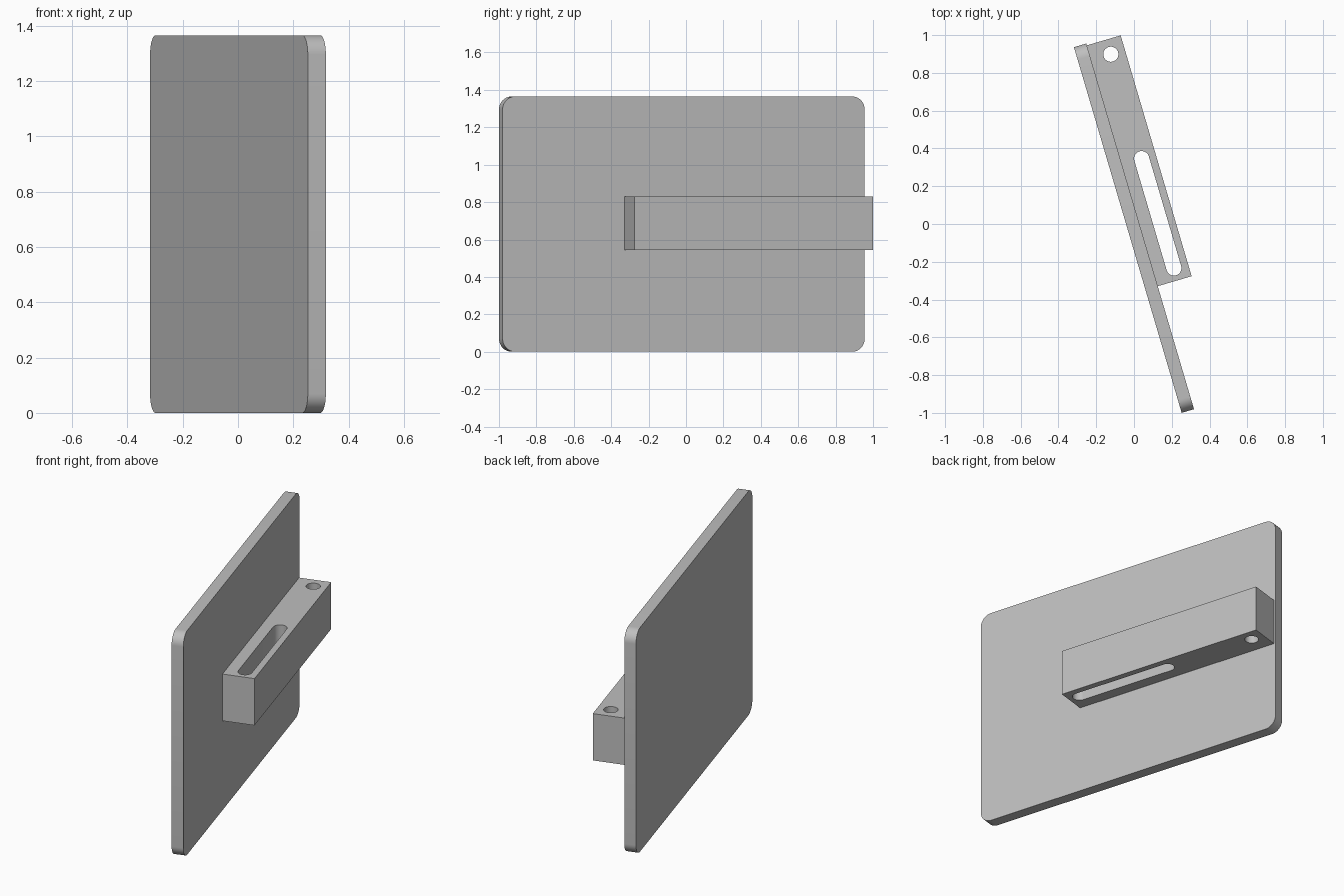
import bpy
import bmesh
from math import cos, sin, pi, radians
from mathutils import Matrix

cube = bpy.data.objects.get("Cube")
if cube:
    bpy.data.objects.remove(cube, do_unlink=True)

TURN = radians(16.42)
LENGTH, HEIGHT, THICK, CORNER = 2.018, 1.365, 0.068, 0.07
# Local frame: x across the panel, y from the front edge (0, negative) to the back edge (0)
FRAME = Matrix.Translation((-0.318, 0.936, 0)) @ Matrix.Rotation(TURN, 4, "Z")

grey = bpy.data.materials.new("plain grey")
grey.use_nodes = True
colour = (0.52, 0.52, 0.52, 1)
grey.diffuse_color = colour
grey.node_tree.nodes["Principled BSDF"].inputs["Base Color"].default_value = colour


def rounded(a0, a1, b0, b1, r, steps):
    """Outline of a rectangle with rounded corners."""
    corners = [(a1 - r, b1 - r), (a0 + r, b1 - r), (a0 + r, b0 + r), (a1 - r, b0 + r)]
    points = []
    for i, (a, b) in enumerate(corners):
        for s in range(steps + 1):
            t = (i + s / steps) * pi / 2
            points.append((a + r * cos(t), b + r * sin(t)))
    return points


def prism(name, outline, place, shift):
    """Extrude an outline, placed in space by a function, along a shift."""
    bm = bmesh.new()
    face = bm.faces.new([bm.verts.new(place(a, b)) for a, b in outline])
    top = bmesh.ops.extrude_face_region(bm, geom=[face])["geom"]
    bmesh.ops.translate(bm, vec=shift, verts=[v for v in top if isinstance(v, bmesh.types.BMVert)])
    bmesh.ops.remove_doubles(bm, verts=bm.verts, dist=0.00001)
    bmesh.ops.recalc_face_normals(bm, faces=bm.faces)
    mesh = bpy.data.meshes.new(name)
    bm.to_mesh(mesh)
    bm.free()
    mesh.materials.append(grey)
    obj = bpy.data.objects.new(name, mesh)
    obj.matrix_world = FRAME
    bpy.context.collection.objects.link(obj)
    return obj


def select(obj):
    bpy.ops.object.select_all(action="DESELECT")
    obj.select_set(True)
    bpy.context.view_layer.objects.active = obj


# Upright panel with rounded corners
panel = prism("panel", rounded(-LENGTH, 0, 0, HEIGHT, CORNER, 10),
              lambda a, b: (0, a, b), (THICK, 0, 0))

# Mounting bar against the panel face
LOW, HIGH, WIDTH = 0.545, 0.83, 0.187
x0, x1, y0, y1 = THICK, THICK + WIDTH, -1.339, -0.01
bar = prism("mounting_bar", [(x0, y0), (x1, y0), (x1, y1), (x0, y1)],
            lambda a, b: (a, b, LOW), (0, 0, HIGH - LOW))

# Round hole and long slot, cut vertically through the bar
R, MID = 0.04, 0.177
for name, near, far in (("hole_cutter", -0.091, -0.091), ("slot_cutter", -1.271, -0.667)):
    cutter = prism(name, rounded(MID - R, MID + R, near - R, far + R, R, 8),
                   lambda a, b: (a, b, LOW - 0.1), (0, 0, HIGH - LOW + 0.2))
    cutter.hide_render = True
    cut = bar.modifiers.new(name, "BOOLEAN")
    cut.operation = "DIFFERENCE"
    cut.solver = "EXACT"
    cut.object = cutter
    select(bar)
    bpy.ops.object.modifier_apply(modifier=cut.name)
    bpy.data.objects.remove(cutter, do_unlink=True)

# Smooth curved walls, sharp edges kept
for obj in (panel, bar):
    select(obj)
    bpy.ops.object.shade_smooth_by_angle(angle=radians(30))
